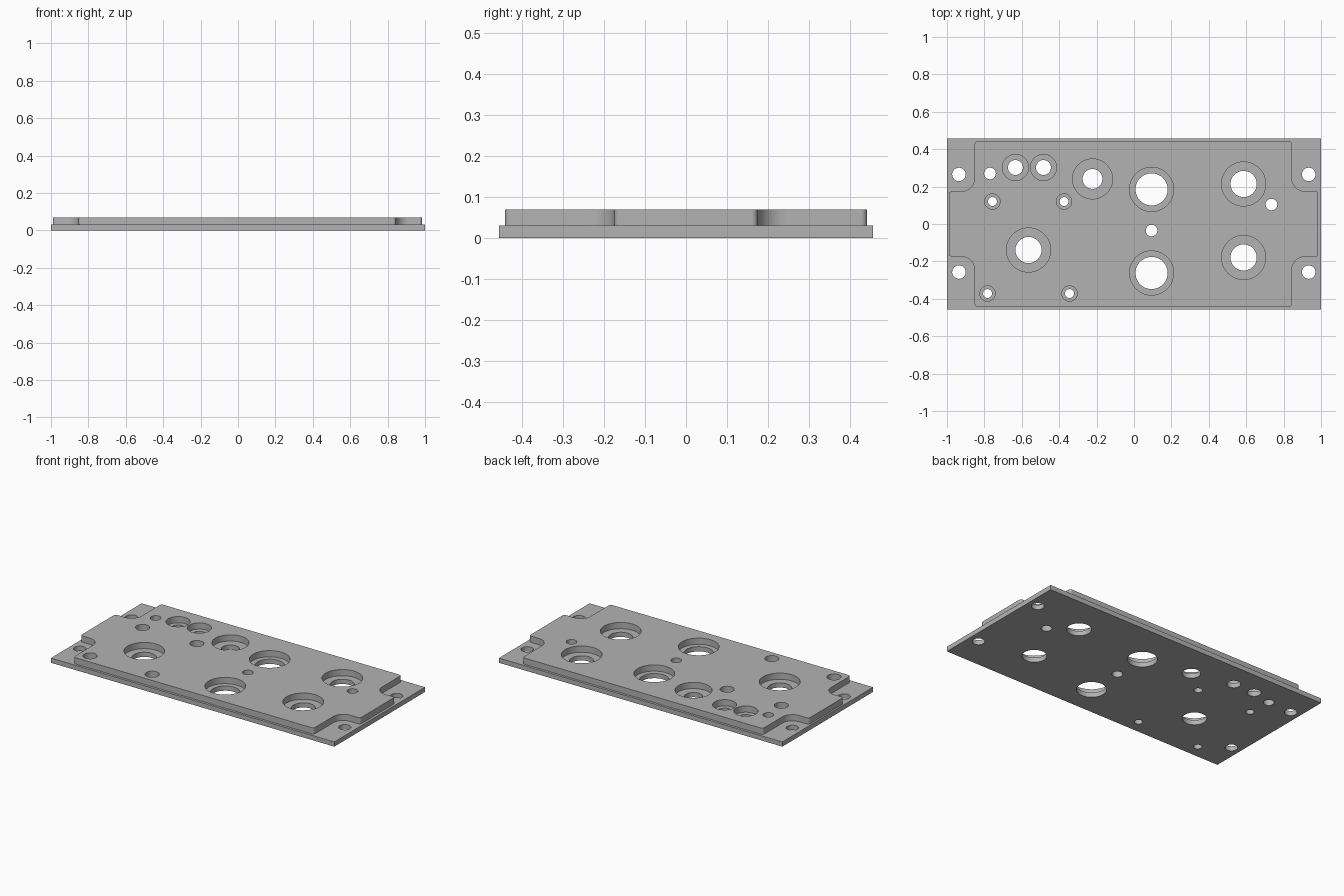
import bpy, bmesh
from math import pi, cos, sin
from mathutils import Vector

if "Cube" in bpy.data.objects:
    bpy.data.objects.remove(bpy.data.objects["Cube"], do_unlink=True)

grey = bpy.data.materials.new("plain grey")
grey.use_nodes = True
colour = (0.45, 0.45, 0.45, 1)
grey.diffuse_color = colour
grey.node_tree.nodes["Principled BSDF"].inputs["Base Color"].default_value = colour

BASE_TOP, PLATE_TOP = 0.03, 0.07

# Holes: x, y, radius in the base, radius in the raised plate
corner_holes = [(x, y, 0.036, 0) for x in (-0.936, 0.934) for y in (-0.257, 0.265)]
large_bores = [(0.094, 0.185, 0.086, 0.118), (0.094, -0.262, 0.086, 0.118),
               (0.586, 0.214, 0.07, 0.118), (0.586, -0.179, 0.07, 0.118),
               (-0.564, -0.139, 0.07, 0.118), (-0.222, 0.241, 0.053, 0.107),
               (-0.634, 0.302, 0.04, 0.07), (-0.484, 0.302, 0.04, 0.07)]
screw_bores = [(x, y, 0.024, 0.041) for x, y in
               ((-0.757, 0.12), (-0.374, 0.12), (-0.783, -0.372), (-0.345, -0.372))]
plain_holes = [(x, y, 0.031, 0.031) for x, y in
               ((-0.77, 0.27), (0.735, 0.104), (0.094, -0.035))]
holes = corner_holes + large_bores + screw_bores + plain_holes


def mesh_object(name, bm):
    bmesh.ops.recalc_face_normals(bm, faces=bm.faces)
    mesh = bpy.data.meshes.new(name)
    bm.to_mesh(mesh)
    bm.free()
    obj = bpy.data.objects.new(name, mesh)
    bpy.context.collection.objects.link(obj)
    mesh.materials.append(grey)
    return obj


def slab(name, outline, z0, z1):
    bm = bmesh.new()
    face = bm.faces.new([bm.verts.new((x, y, z0)) for x, y in outline])
    result = bmesh.ops.extrude_face_region(bm, geom=[face])
    top = [v for v in result["geom"] if isinstance(v, bmesh.types.BMVert)]
    bmesh.ops.translate(bm, verts=top, vec=(0, 0, z1 - z0))
    return mesh_object(name, bm)


def round_corner(corner, before, after, radius, steps=10):
    """Quarter arc replacing a right-angled corner."""
    a = (Vector(before) - Vector(corner)).normalized()
    b = (Vector(after) - Vector(corner)).normalized()
    centre = Vector(corner) + (a + b) * radius
    return [centre - radius * (b * cos(t) + a * sin(t))
            for t in (pi / 2 * i / steps for i in range(steps + 1))]


def drill(obj, radii):
    """Cut all the holes with one hidden cutter, then bake the result."""
    bm = bmesh.new()
    for x, y, r in radii:
        made = bmesh.ops.create_cone(bm, cap_ends=True, segments=48,
                                     radius1=r, radius2=r, depth=0.4)
        bmesh.ops.translate(bm, verts=made["verts"], vec=(x, y, 0))
    cutter = mesh_object(obj.name + "_cutter", bm)
    cutter.hide_render = True
    cut = obj.modifiers.new("holes", "BOOLEAN")
    cut.operation, cut.solver, cut.object = "DIFFERENCE", "EXACT", cutter
    bpy.ops.object.select_all(action="DESELECT")
    obj.select_set(True)
    bpy.context.view_layer.objects.active = obj
    bpy.ops.object.modifier_apply(modifier="holes")
    bpy.data.objects.remove(cutter, do_unlink=True)
    bpy.ops.object.shade_smooth_by_angle(angle=pi / 6)


# Base plate with through holes
base = slab("base_plate", [(-1, -0.457), (1, -0.457), (1, 0.457), (-1, 0.457)], 0, BASE_TOP)
drill(base, [(x, y, r) for x, y, r, _ in holes])

# Raised plate: rectangle with a notch at each corner, rounded inside and out
left, right, notch_left, notch_right = -0.989, 0.984, -0.852, 0.844
side, notch = 0.442, 0.175
corners = [(right, -notch), (right, notch), (notch_right, notch), (notch_right, side),
           (notch_left, side), (notch_left, notch), (left, notch), (left, -notch),
           (notch_left, -notch), (notch_left, -side), (notch_right, -side),
           (notch_right, -notch)]
outline = []
for i, c in enumerate(corners):
    inner = c[0] in (notch_left, notch_right) and abs(c[1]) == notch
    outline += round_corner(c, corners[i - 1], corners[(i + 1) % len(corners)],
                            0.07 if inner else 0.015)
plate = slab("raised_plate", outline, BASE_TOP, PLATE_TOP)
drill(plate, [(x, y, r) for x, y, _, r in holes if r])
